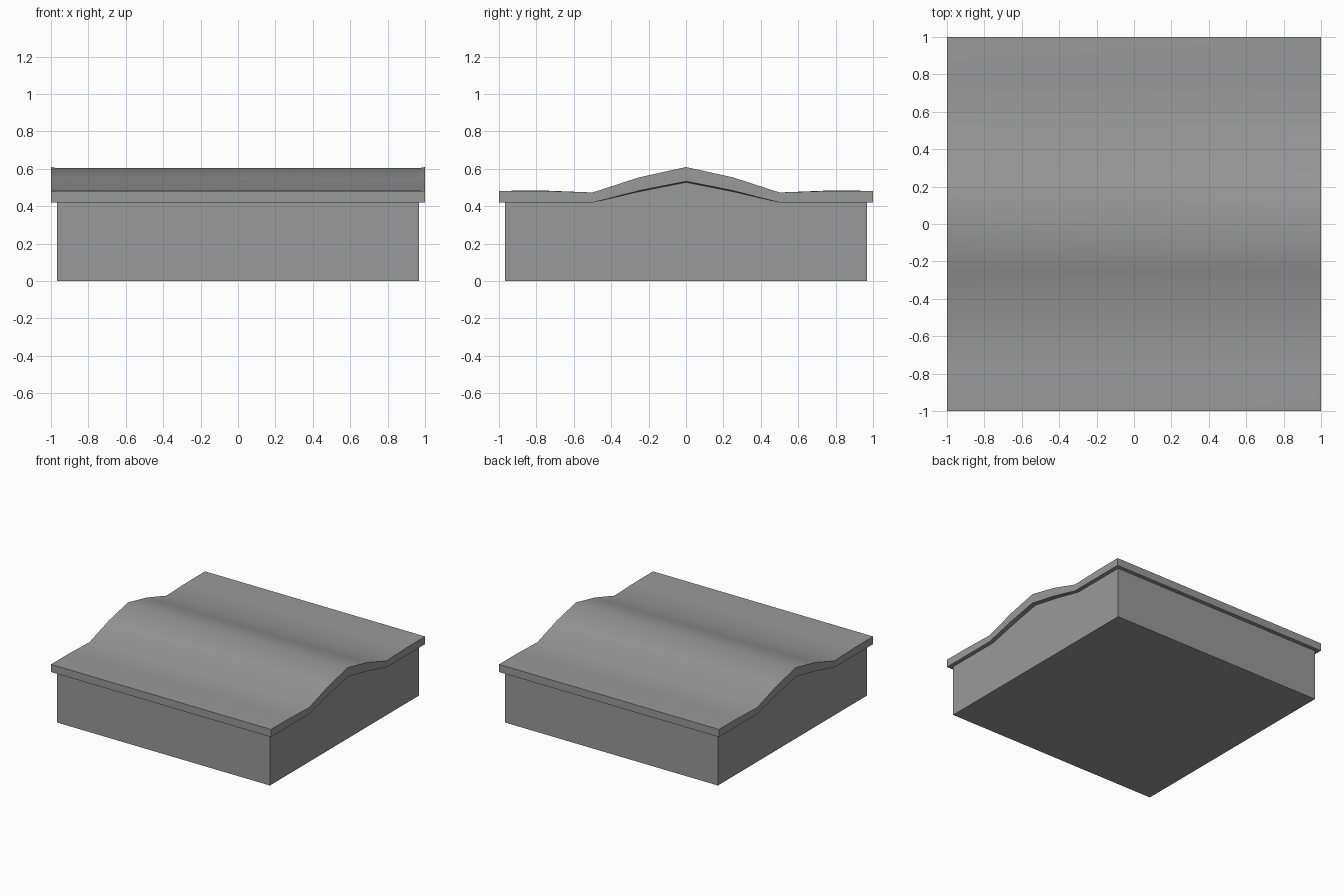
import bpy, bmesh

if "Cube" in bpy.data.objects:
    bpy.data.objects.remove(bpy.data.objects["Cube"])


def mirrored(half):
    """Mirror a (y, z) half profile, listed from -y to the centre."""
    return half + [(-y, z) for y, z in reversed(half[:-1])]


# Dark grey shared by both parts
grey = bpy.data.materials.new("dark_grey")
grey.diffuse_color = (0.32, 0.32, 0.32, 1)
grey.use_nodes = True
grey.node_tree.nodes["Principled BSDF"].inputs["Base Color"].default_value = grey.diffuse_color


def loft(name, stations):
    """Join closed (y, z) sections placed along x, and cap both ends."""
    bm = bmesh.new()
    rings = [[bm.verts.new((x, y, z)) for y, z in section]
             for x, section in stations]
    for a, b in zip(rings, rings[1:]):
        n = len(a)
        for i in range(n):
            j = (i + 1) % n
            bm.faces.new((a[i], a[j], b[j], b[i]))
    bm.faces.new(rings[0])
    bm.faces.new(rings[-1])
    bmesh.ops.recalc_face_normals(bm, faces=bm.faces)
    mesh = bpy.data.meshes.new(name)
    bm.to_mesh(mesh)
    bm.free()
    mesh.materials.append(grey)
    obj = bpy.data.objects.new(name, mesh)
    bpy.context.collection.objects.link(obj)
    return obj


# Half profiles of the ridged covering: inner span and slightly lifted ends
W = 0.967
top_in = [(-1, .482), (-.75, .483), (-.5, .473), (-.25, .551), (0, .603)]
top_end = [(-1, .482), (-.75, .481), (-.5, .473), (-.25, .554), (0, .609)]
low_in = [(-1, .419), (-.75, .419), (-.5, .419), (-.25, .478), (0, .527)]
low_end = [(-1, .419), (-.75, .419), (-.5, .419), (-.25, .483), (0, .533)]

inner = mirrored(top_in) + mirrored(low_in)[::-1]
end = mirrored(top_end) + mirrored(low_end)[::-1]

# Ridged top slab, smooth across the ridge
slab = loft("ridged_top_slab", [(-1, end), (-W, inner), (W, inner), (1, end)])
bpy.context.view_layer.objects.active = slab
slab.select_set(True)
bpy.ops.object.shade_smooth_by_angle(angle=0.52)

# Square base whose top follows the underside of the slab
body_top = mirrored([(-W, .419)] + low_in[2:])
body = body_top + [(W, 0), (-W, 0)]
loft("base_block", [(-W, body), (W, body)])
